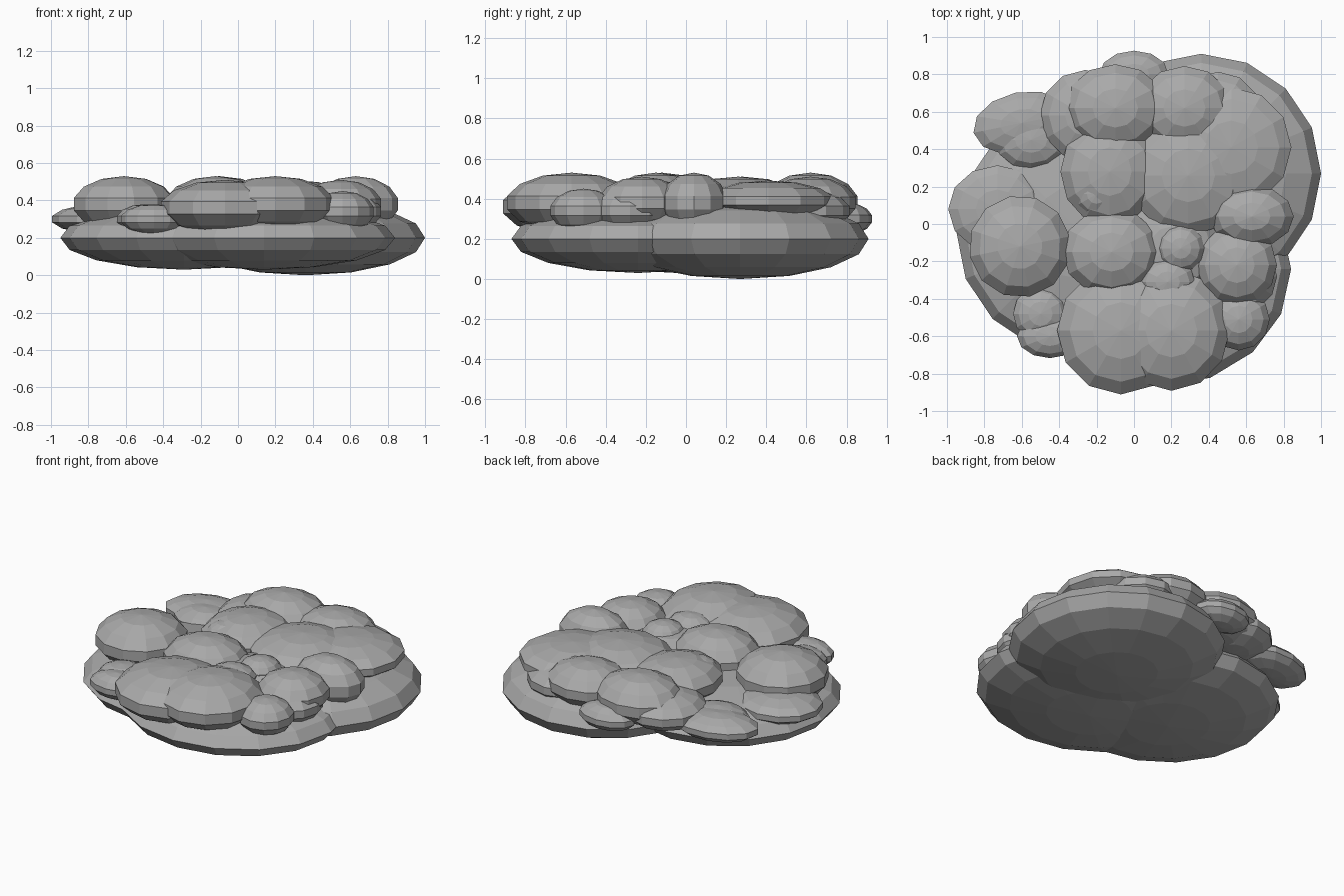
import bpy

cube = bpy.data.objects.get("Cube")
if cube:
    bpy.data.objects.remove(cube, do_unlink=True)

# single stone colour
grey = bpy.data.materials.new("stone grey")
grey.use_nodes = True
shade = (0.4, 0.4, 0.4, 1)
grey.diffuse_color = shade
grey.node_tree.nodes["Principled BSDF"].inputs["Base Color"].default_value = shade

# layers of the pile: height of the stone centres and half thickness
BASE = dict(level=0.2, thick=0.17)
LOW = dict(level=0.3, thick=0.08)
MIDDLE = dict(level=0.34, thick=0.11)
FLAT = dict(level=0.39, thick=0.1)
UPPER = dict(level=0.38, thick=0.13)
LARGE = dict(level=0.36, thick=0.15)
HIGH = dict(level=0.38, thick=0.15)
PEBBLE = dict(level=0.41, thick=0.08)


def stone(name, layer, x, y, wide, deep=None, turn=0.0):
    """Flattened faceted ball; base slabs get a sharp rim, the rest a flat band."""
    is_base = layer is BASE
    bpy.ops.mesh.primitive_uv_sphere_add(
        segments=16 if is_base else 12, ring_count=8 if is_base else 7, radius=1,
        location=(x, y, layer["level"]), rotation=(0, 0, turn))
    ob = bpy.context.object
    ob.name = name
    ob.scale = (wide, deep or wide, layer["thick"])
    ob.data.materials.append(grey)
    bpy.ops.object.shade_flat()
    return ob


# three wide base slabs, the back one thickest
back = stone("base_back_slab", BASE, x=0.36, y=0.27, wide=0.64)
back.scale.z = BASE["level"]
stone("base_left_slab", BASE, x=-0.29, y=-0.04, wide=0.66)
stone("base_front_slab", BASE, x=0.14, y=-0.24, wide=0.7, deep=0.63)

# left side
stone("left_round_stone", HIGH, x=-0.61, y=-0.12, wide=0.28, turn=0.2)
stone("left_low_stone", LOW, x=-0.73, y=0.08, wide=0.27, deep=0.24)
stone("front_left_low_stone", LOW, x=-0.45, y=-0.6, wide=0.18, deep=0.12)
stone("front_left_ledge_stone", LOW, x=-0.5, y=-0.48, wide=0.15)

# back
stone("back_left_low_stone", LOW, x=-0.6, y=0.54, wide=0.27, deep=0.17, turn=0.2)
stone("back_left_ledge_stone", LOW, x=-0.55, y=0.45, wide=0.2, deep=0.16)
stone("back_left_inner_stone", MIDDLE, x=-0.26, y=0.58, wide=0.25)
stone("back_round_stone", HIGH, x=-0.1, y=0.62, wide=0.28, deep=0.24)
stone("back_inner_stone", UPPER, x=0.27, y=0.62, wide=0.26, deep=0.23)
stone("back_small_stone", LOW, x=0, y=0.8, wide=0.19, deep=0.13)
stone("back_right_big_stone", FLAT, x=0.52, y=0.41, wide=0.33)
stone("back_right_ledge_stone", MIDDLE, x=0.45, y=0.58, wide=0.24)

# centre
stone("centre_right_stone", UPPER, x=0.29, y=0.26, wide=0.33)
stone("centre_left_stone", UPPER, x=-0.13, y=0.28, wide=0.27, deep=0.3)
stone("centre_pebble", PEBBLE, x=-0.2, y=0.16, wide=0.12)
stone("middle_round_stone", HIGH, x=-0.12, y=-0.15, wide=0.27, deep=0.24)
stone("middle_fill_stone", MIDDLE, x=0.2, y=-0.13, wide=0.27)
stone("middle_pebble", PEBBLE, x=0.25, y=-0.13, wide=0.13)
stone("front_pebble", PEBBLE, x=0.18, y=-0.31, wide=0.15, deep=0.13)

# front
stone("front_left_big_stone", LARGE, x=-0.07, y=-0.57, wide=0.35)
stone("front_right_big_stone", HIGH, x=0.2, y=-0.57, wide=0.32, deep=0.33)
stone("front_right_low_stone", MIDDLE, x=0.56, y=-0.51, wide=0.17)

# right side
stone("right_inner_stone", UPPER, x=0.55, y=-0.22, wide=0.22)
stone("right_round_stone", HIGH, x=0.63, y=0.04, wide=0.23, deep=0.17)
stone("right_low_stone", MIDDLE, x=0.57, y=-0.28, wide=0.2)
